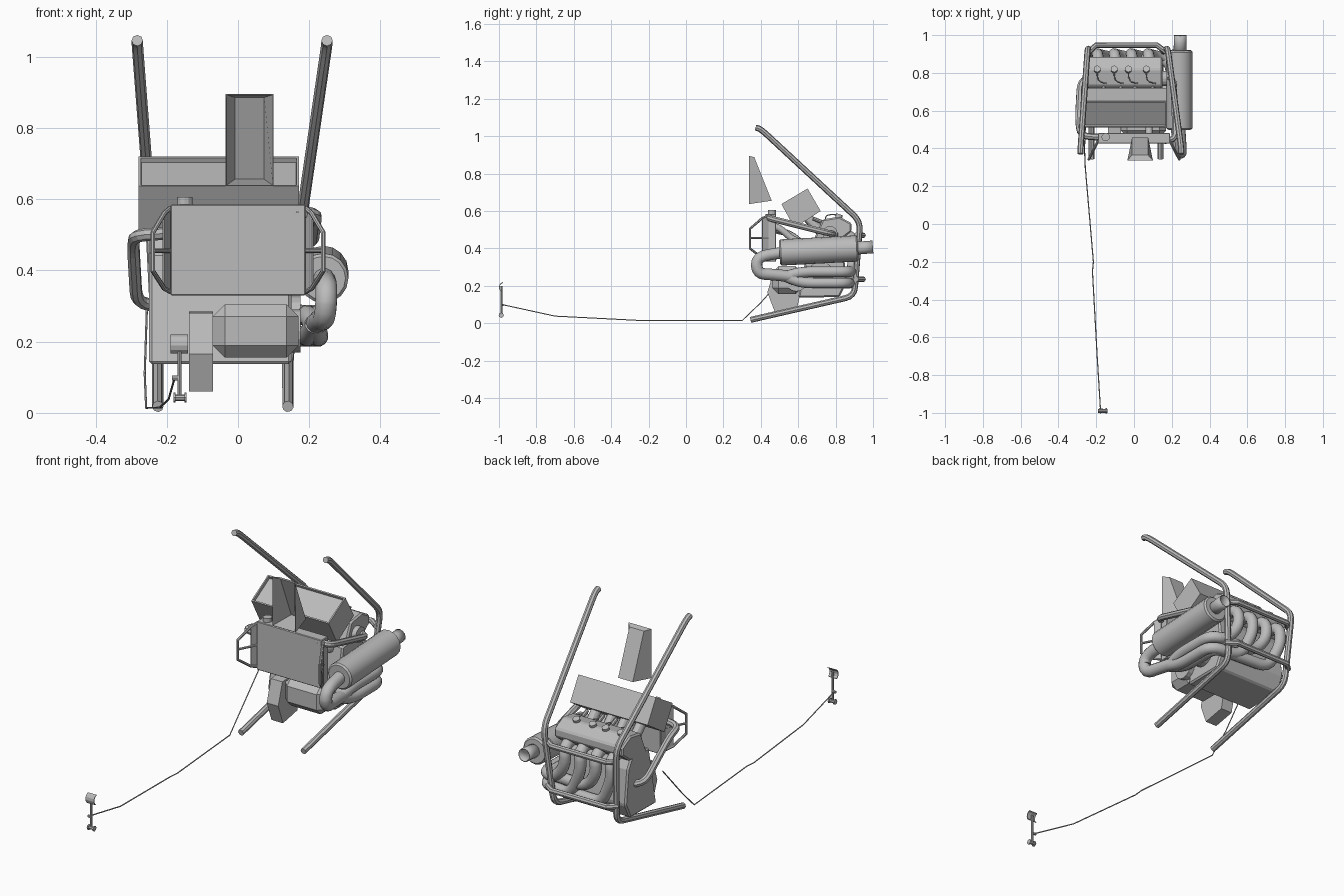
import bpy, bmesh, math
from mathutils import Vector

cube = bpy.data.objects.get("Cube")
if cube:
    bpy.data.objects.remove(cube)

grey = bpy.data.materials.new("plain_grey")
grey.use_nodes = True
colour = (0.5, 0.5, 0.5, 1)
grey.diffuse_color = colour
grey.node_tree.nodes["Principled BSDF"].inputs["Base Color"].default_value = colour


def add(name, data):
    ob = bpy.data.objects.new(name, data)
    bpy.context.collection.objects.link(ob)
    data.materials.append(grey)
    return ob


def from_bmesh(name, bm):
    bmesh.ops.recalc_face_normals(bm, faces=bm.faces)
    me = bpy.data.meshes.new(name)
    bm.to_mesh(me)
    bm.free()
    return add(name, me)


def tube(name, pts, r, bend=0.0, sides=8, caps=True):
    """Round bar along a path whose corners are softened over the bend length."""
    pts = [Vector(p) for p in pts]
    path = [pts[0]]
    for a, b, c in zip(pts, pts[1:], pts[2:]):
        if bend:
            p = b + (a - b).normalized() * min(bend, (a - b).length * 0.48)
            q = b + (c - b).normalized() * min(bend, (c - b).length * 0.48)
            path += [p.lerp(b, t).lerp(b.lerp(q, t), t) for t in (0, 0.25, 0.5, 0.75, 1)]
        else:
            path.append(b)
    path.append(pts[-1])
    cu = bpy.data.curves.new(name, "CURVE")
    cu.dimensions = "3D"
    cu.bevel_depth = r
    cu.bevel_resolution = (sides - 4) // 2
    cu.use_fill_caps = caps
    sp = cu.splines.new("POLY")
    sp.points.add(len(path) - 1)
    for s, p in zip(sp.points, path):
        s.co = (*p, 1)
    sp.use_smooth = sides > 8
    return add(name, cu)


def extrude_x(name, profile, x0, x1):
    """Solid with a side profile given as (y, z) pairs."""
    bm = bmesh.new()
    face = bm.faces.new([bm.verts.new((x0, y, z)) for y, z in profile])
    out = bmesh.ops.extrude_face_region(bm, geom=[face])
    bmesh.ops.translate(bm, vec=(x1 - x0, 0, 0),
                        verts=[v for v in out["geom"] if isinstance(v, bmesh.types.BMVert)])
    return from_bmesh(name, bm)


def box(name, x0, x1, y0, y1, z0, z1):
    return extrude_x(name, [(y0, z0), (y1, z0), (y1, z1), (y0, z1)], x0, x1)


def rod(name, a, b, r, sides=12):
    """Cylinder between two points."""
    a, b = Vector(a), Vector(b)
    bm = bmesh.new()
    bmesh.ops.create_cone(bm, cap_ends=True, segments=sides, radius1=r, radius2=r, depth=(b - a).length)
    bmesh.ops.rotate(bm, verts=bm.verts, matrix=(b - a).to_track_quat("Z", "Y").to_matrix())
    bmesh.ops.translate(bm, verts=bm.verts, vec=(a + b) / 2)
    return from_bmesh(name, bm)


def bevel(ob, width):
    m = ob.modifiers.new("bevel", "BEVEL")
    m.width, m.segments = width, 1


# Outer frame bars and rear cross bars
for side, (xt, xm, xb) in {"right": (-0.283, -0.245, -0.225), "left": (0.25, 0.178, 0.14)}.items():
    tube(side + "_frame_bar", [(xt, 0.372, 1.046), (xt, 0.40, 1.038), (xm, 0.932, 0.545),
                               (xb, 0.90, 0.145), (xb, 0.345, 0.018)], 0.016, 0.05)
for i, z in enumerate((0.47, 0.235)):
    tube(f"rear_cross_bar_{i}", [(-0.24, 0.91, z), (-0.2, 0.947, z), (0.12, 0.947, z), (0.17, 0.91, z)], 0.015)

# Engine block and head with side pulleys
bevel(extrude_x("engine_block", [(0.60, 0.137), (0.82, 0.14), (0.86, 0.22),
                                 (0.84, 0.40), (0.80, 0.47), (0.66, 0.45)], -0.25, 0.15), 0.008)
bevel(extrude_x("cylinder_head", [(0.68, 0.44), (0.82, 0.44), (0.885, 0.49), (0.885, 0.535),
                                  (0.82, 0.57), (0.73, 0.555)], -0.25, 0.15), 0.008)
for i, (y, z, r) in enumerate(((0.59, 0.23, 0.06), (0.72, 0.26, 0.07), (0.77, 0.48, 0.04))):
    rod(f"side_pulley_{i}", (0.14, y, z), (0.175, y, z), r, sides=16)

# Front starter drum and lower gear housing
bevel(box("starter_drum", -0.07, 0.17, 0.46, 0.62, 0.155, 0.305), 0.034)
extrude_x("lower_housing", [(0.435, 0.165), (0.475, 0.06), (0.595, 0.083), (0.62, 0.2), (0.53, 0.285), (0.47, 0.28)],
          -0.137, -0.07)

# Air box: shallow open tray on its upper front side
bm = bmesh.new()
quad = [(0.51, 0.637), (0.65, 0.72), (0.72, 0.60), (0.58, 0.51)]
ends = [[bm.verts.new((x, y, z)) for y, z in quad] for x in (-0.28, 0.172)]
for v in ends:
    bm.faces.new(v)
sides = [bm.faces.new((ends[0][i], ends[0][(i + 1) % 4], ends[1][(i + 1) % 4], ends[1][i])) for i in range(4)]
bmesh.ops.recalc_face_normals(bm, faces=bm.faces)
bmesh.ops.inset_region(bm, faces=[sides[0]], thickness=0.01)
bmesh.ops.inset_region(bm, faces=[sides[0]], thickness=0.002, depth=-0.015)
from_bmesh("air_box", bm)

# Intake runners, ignition caps and leads
for i, x in enumerate((-0.195, -0.105, -0.03, 0.065)):
    rod(f"intake_runner_{i}", (x, 0.64, 0.575), (x, 0.73, 0.48), 0.026)
    rod(f"injector_{i}", (x + 0.035, 0.68, 0.56), (x + 0.035, 0.73, 0.54), 0.01, sides=8)
    rod(f"ignition_cap_{i}", (x, 0.81, 0.55), (x, 0.822, 0.582), 0.018)
    tube(f"ignition_lead_{i}", [(x, 0.82, 0.578), (x, 0.775, 0.582), (x + 0.015, 0.75, 0.575),
                                (x + 0.05, 0.745, 0.56)], 0.003, 0.02)

# Exhaust headers gathering toward the silencer side
for i in range(4):
    x = -0.19 + i * 0.09
    z = 0.275 if i % 2 else 0.215
    xo = 0.195 if i < 2 else 0.225
    tube(f"exhaust_header_{i}", [(x, 0.80, 0.475), (x, 0.902, 0.465), (x - 0.01, 0.902, 0.37),
                                 (x + 0.06, 0.885, z), (xo, 0.865, z), (xo, 0.62, z), (0.215, 0.53, 0.25)],
         0.029, 0.06, 12)
tube("exhaust_collector", [(0.212, 0.60, 0.245), (0.23, 0.47, 0.26), (0.245, 0.38, 0.265),
                           (0.25, 0.375, 0.355), (0.24, 0.53, 0.38)], 0.031, 0.065, 12)

# Silencer and open tail pipe
bevel(rod("silencer", (0.24, 0.50, 0.378), (0.24, 0.92, 0.40), 0.07, sides=16), 0.008)
tail = tube("tail_pipe", [(0.243, 0.90, 0.40), (0.245, 0.96, 0.405), (0.245, 0.999, 0.408)], 0.034, 0, 12, False)
tail.modifiers.new("wall", "SOLIDIFY").thickness = 0.004

# Radiator with filler cap, side brackets and hose
bevel(box("radiator", -0.19, 0.19, 0.425, 0.482, 0.33, 0.585), 0.003)
rod("filler_cap", (-0.15, 0.46, 0.58), (-0.15, 0.46, 0.606), 0.022)
for side, sx in (("right", -1), ("left", 1)):
    def at(t, z):
        return (sx * (0.19 + 0.05 * t), 0.44 - 0.098 * t, z)
    tube(side + "_bracket", [at(0, 0.575), at(0.35, 0.56), at(1, 0.505), at(1, 0.40),
                             at(0.35, 0.35), at(0, 0.34)], 0.007)
    tube(side + "_bracket_bar", [at(0, 0.455), at(1, 0.455)], 0.006)
    # thin plate filling the inner end of the bracket
    bm = bmesh.new()
    bm.faces.new([bm.verts.new(at(t, z)) for t, z in ((0, 0.34), (0.35, 0.35), (0.35, 0.56), (0, 0.575))])
    plate = from_bmesh(side + "_bracket_plate", bm)
    plate.modifiers.new("wall", "SOLIDIFY").thickness = 0.005
tube("radiator_hose", [(0.08, 0.46, 0.52), (0.08, 0.50, 0.51), (0.08, 0.58, 0.44), (0.08, 0.68, 0.42)], 0.018, 0.04, 12)

# Side rails
tube("right_side_rail", [(-0.18, 0.46, 0.505), (-0.285, 0.465, 0.50), (-0.295, 0.56, 0.48),
                         (-0.285, 0.75, 0.31), (-0.22, 0.79, 0.30)], 0.018, 0.05)
tube("left_side_rail", [(0.16, 0.44, 0.565), (0.22, 0.45, 0.56), (0.21, 0.77, 0.48), (0.14, 0.80, 0.475)], 0.017, 0.04)

# Open-fronted air scoop
bm = bmesh.new()
rim = [bm.verts.new(p) for p in ((-0.035, 0.337, 0.637), (0.1, 0.337, 0.637), (0.1, 0.337, 0.895), (-0.035, 0.337, 0.895))]
back = [bm.verts.new(p) for p in ((-0.01, 0.458, 0.655), (0.075, 0.458, 0.655), (0.075, 0.365, 0.888), (-0.01, 0.365, 0.888))]
bm.faces.new(back)
for i in range(4):
    j = (i + 1) % 4
    bm.faces.new((rim[i], rim[j], back[j], back[i]))
scoop = from_bmesh("air_scoop", bm)
scoop.modifiers.new("wall", "SOLIDIFY").thickness = 0.003

# Long control cable lying on the ground
tube("control_cable", [(-0.256, 0.56, 0.29), (-0.262, 0.40, 0.11), (-0.258, 0.30, 0.014), (-0.215, -0.2, 0.015),
                       (-0.22, -0.25, 0.015), (-0.195, -0.7, 0.038), (-0.178, -0.975, 0.098)], 0.003, 0, 6)

# Hand control: stem, curved hood and foot spool
tube("control_stem", [(-0.164, -0.987, 0.04), (-0.164, -0.987, 0.20)], 0.006)
rod("cable_socket", (-0.185, -0.982, 0.098), (-0.164, -0.985, 0.098), 0.007, sides=8)
rod("foot_spool", (-0.178, -0.988, 0.043), (-0.147, -0.988, 0.043), 0.009, sides=8)
for x in (-0.178, -0.147):
    rod("spool_flange", (x - 0.003, -0.988, 0.043), (x + 0.003, -0.988, 0.043), 0.014, sides=8)
arc = [(math.cos(a), math.sin(a)) for a in [math.pi * (0.55 + 0.16 * k) for k in range(6)]]
hood = [(-0.975 + 0.025 * c, 0.192 + 0.028 * s) for c, s in arc]
hood += [(-0.975 + 0.021 * c, 0.192 + 0.024 * s) for c, s in reversed(arc)]
extrude_x("control_hood", hood, -0.19, -0.14)

# Soft shading on the round parts
for ob in bpy.context.scene.objects:
    ob.select_set(ob.type == "MESH" and ob.name.startswith(("silencer", "intake")))
bpy.context.view_layer.objects.active = bpy.data.objects["silencer"]
bpy.ops.object.shade_smooth_by_angle(angle=math.radians(30))
